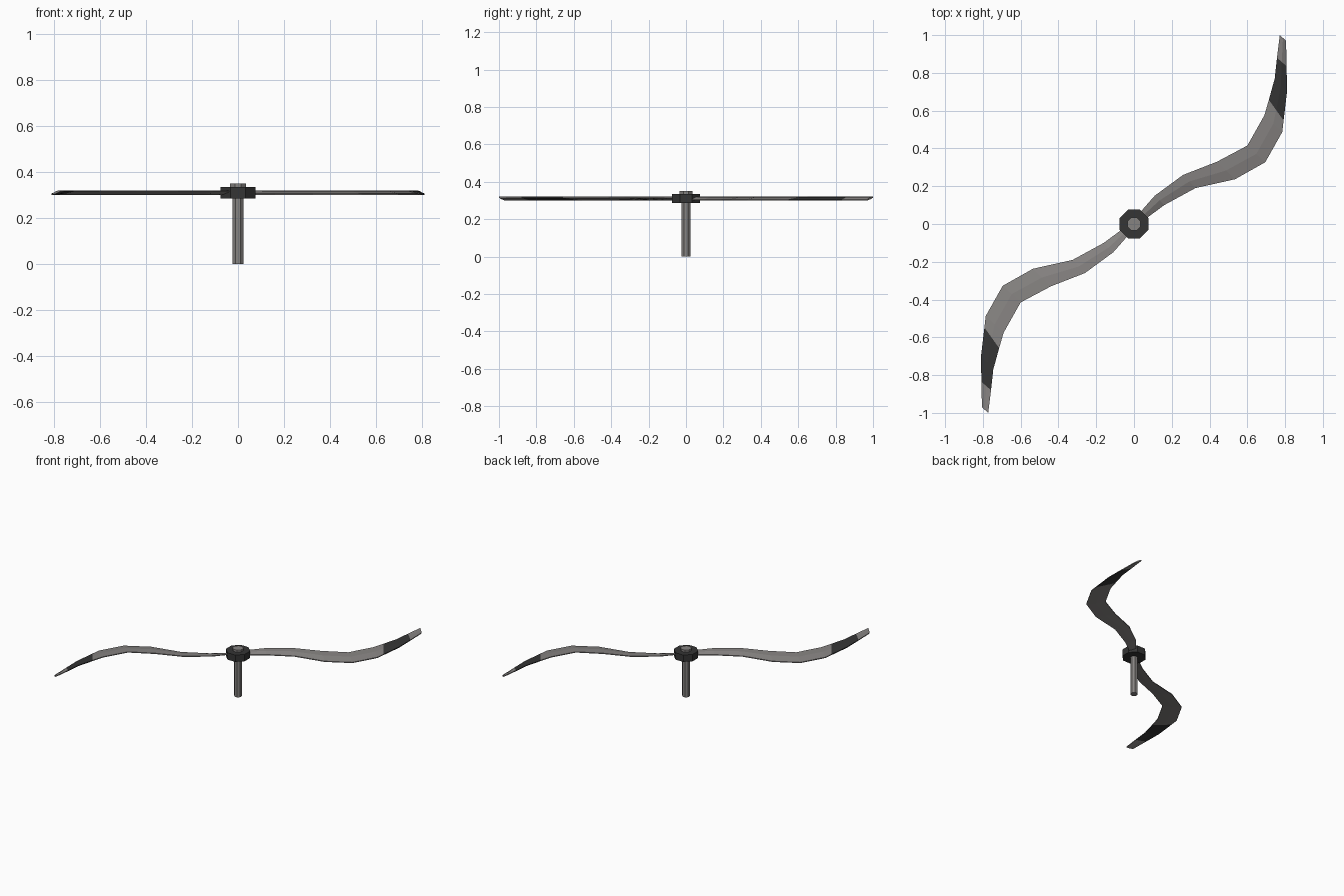
import bpy, bmesh, math

if "Cube" in bpy.data.objects:
    bpy.data.objects.remove(bpy.data.objects["Cube"])


def material(name, rgb):
    m = bpy.data.materials.new(name)
    m.diffuse_color = (*rgb, 1)
    m.use_nodes = True
    m.node_tree.nodes["Principled BSDF"].inputs["Base Color"].default_value = m.diffuse_color
    return m


grey = material("warm grey metal", (0.24, 0.228, 0.222))
dark = material("dark grey", (0.035, 0.035, 0.035))


def finish(bm, name, mats):
    bmesh.ops.recalc_face_normals(bm, faces=bm.faces)
    me = bpy.data.meshes.new(name)
    bm.to_mesh(me)
    bm.free()
    for m in mats:
        me.materials.append(m)
    ob = bpy.data.objects.new(name, me)
    bpy.context.collection.objects.link(ob)
    return ob


def lathe(name, profile, mat, sides=8):
    """Octagonal solid from (flat-to-centre radius, z) pairs."""
    bm = bmesh.new()
    rings = []
    for r, z in profile:
        R = r / math.cos(math.pi / sides)
        rings.append([bm.verts.new((R * math.cos((i + .5) * 2 * math.pi / sides),
                                    R * math.sin((i + .5) * 2 * math.pi / sides), z))
                      for i in range(sides)])
    for a, b in zip(rings, rings[1:]):
        for i in range(sides):
            j = (i + 1) % sides
            bm.faces.new((a[i], a[j], b[j], b[i]))
    bm.faces.new(rings[0])
    bm.faces.new(rings[-1])
    return finish(bm, name, [mat])


# Blade stations: concave edge x, y, then convex edge x, y
STATIONS = [
    (0.00, 0.025, 0.025, 0.00),
    (0.11, 0.15, 0.16, 0.10),
    (0.26, 0.26, 0.325, 0.19),
    (0.44, 0.33, 0.535, 0.237),
    (0.60, 0.415, 0.695, 0.327),
    (0.69, 0.575, 0.785, 0.487),
    (0.714, 0.657, 0.792, 0.548),   # stripe starts
    (0.745, 0.77, 0.81, 0.70),
    (0.757, 0.88, 0.808, 0.835),    # stripe ends
    (0.772, 1.00, 0.805, 0.97),
]
STRIPE = (6, 7)
# Pitched blade section: position across the blade, height
SECTION = [(0, 0.320), (0.5, 0.3175), (1, 0.306), (1, 0.300), (0.5, 0.306), (0, 0.314)]


def blade(name, sign):
    bm = bmesh.new()
    rings = [[bm.verts.new((sign * (ax + (bx - ax) * t), sign * (ay + (by - ay) * t), z))
              for t, z in SECTION] for ax, ay, bx, by in STATIONS]
    n = len(SECTION)
    for k, (a, b) in enumerate(zip(rings, rings[1:])):
        for i in range(n):
            j = (i + 1) % n
            f = bm.faces.new((a[i], a[j], b[j], b[i]))
            f.material_index = 1 if k in STRIPE else 0
    bm.faces.new(rings[0])
    bm.faces.new(rings[-1])
    return finish(bm, name, [grey, dark])


# Shaft, hub and cap
lathe("shaft", [(0.024, 0), (0.024, 0.30)], grey)
lathe("hub", [(0.076, 0.285), (0.076, 0.335)], dark)
lathe("hub_cap", [(0.034, 0.325), (0.034, 0.35)], grey)

# Two opposite blades
blade("blade_right", 1)
blade("blade_left", -1)
